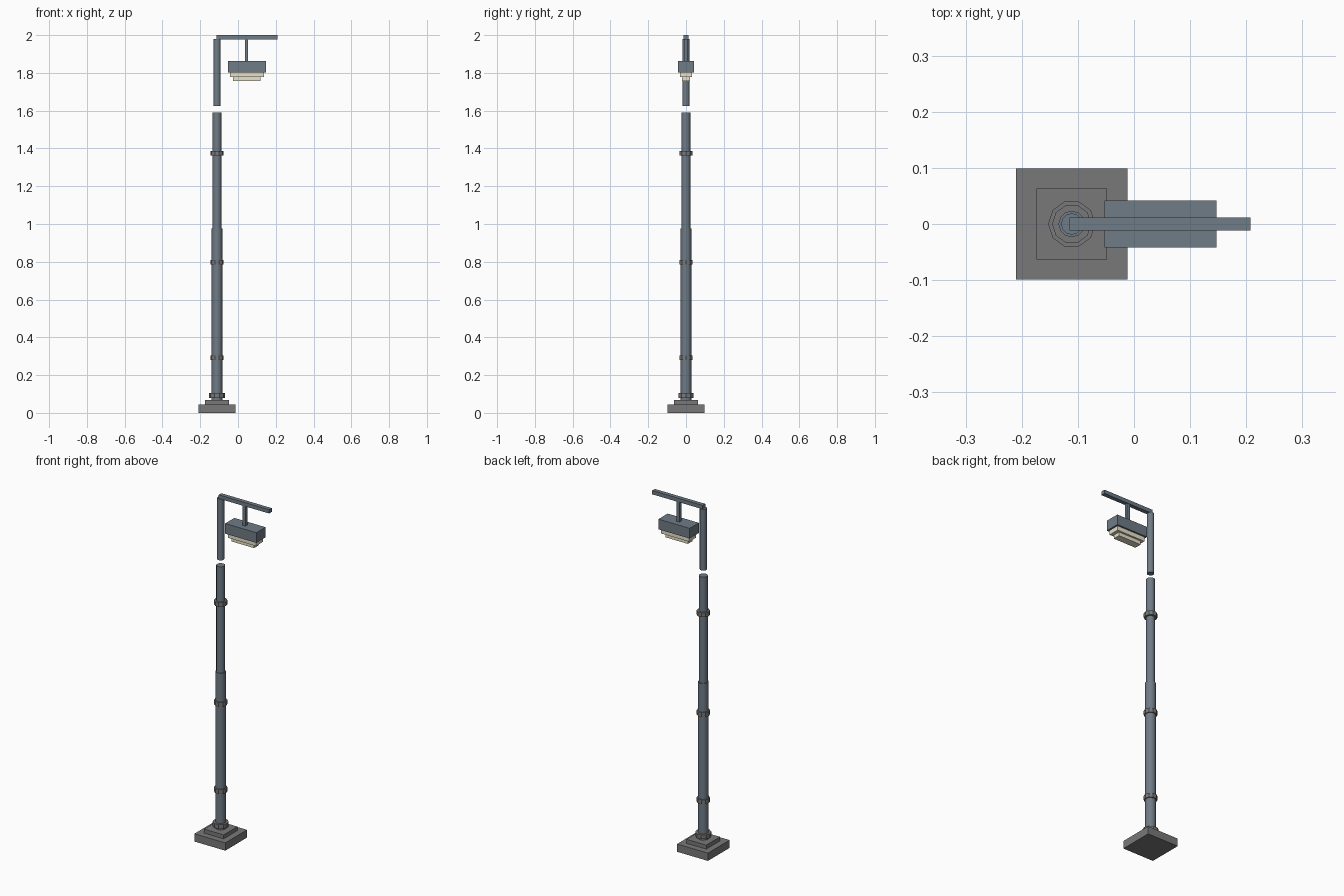
import bpy
import math

if "Cube" in bpy.data.objects:
    bpy.data.objects.remove(bpy.data.objects["Cube"])

PX = -0.111  # pole axis


def material(name, rgb):
    m = bpy.data.materials.new(name)
    m.diffuse_color = (*rgb, 1)
    m.use_nodes = True
    m.node_tree.nodes["Principled BSDF"].inputs["Base Color"].default_value = m.diffuse_color
    return m


STEEL = material("blue_grey_steel", (0.16, 0.2, 0.24))
STONE = material("dark_grey", (0.19, 0.19, 0.19))
GLASS = material("cream_glass", (0.8, 0.76, 0.6))


def box(name, x0, x1, half_y, z0, z1, mat):
    bpy.ops.mesh.primitive_cube_add(size=1, location=((x0 + x1) / 2, 0, (z0 + z1) / 2))
    o = bpy.context.object
    o.name = name
    o.scale = (x1 - x0, 2 * half_y, z1 - z0)
    bpy.ops.object.transform_apply(location=False, rotation=False, scale=True)
    o.data.materials.append(mat)


def tube(name, r, z0, z1, sides, mat, smooth=False):
    # first vertex turned onto the x axis
    bpy.ops.mesh.primitive_cylinder_add(vertices=sides, radius=r, depth=z1 - z0,
                                        location=(PX, 0, (z0 + z1) / 2),
                                        rotation=(0, 0, math.pi / 2))
    o = bpy.context.object
    o.name = name
    o.data.materials.append(mat)
    if smooth:
        bpy.ops.object.shade_smooth_by_angle(angle=math.radians(40))


# Stepped foot
box("base_plinth", PX - 0.099, PX + 0.099, 0.099, 0, 0.045, STONE)
box("base_step", PX - 0.063, PX + 0.063, 0.063, 0.045, 0.068, STONE)
tube("base_collar", 0.042, 0.08, 0.105, 10, STONE)

# Pole in three sections, with the open joint below the arm
tube("lower_pole", 0.028, 0.068, 0.975, 12, STEEL, True)
tube("middle_pole", 0.0235, 0.975, 1.59, 12, STEEL, True)
tube("upper_pole", 0.019, 1.625, 1.98, 12, STEEL, True)

# Bands round the pole
for i, z in enumerate((0.292, 0.797, 1.375)):
    tube(f"pole_band_{i + 1}", 0.035, z - 0.0125, z + 0.0125, 10, STONE)

# Arm and hanger
box("cross_arm", -0.115, 0.208, 0.012, 1.978, 2.0, STEEL)
box("lamp_hanger", 0.036, 0.054, 0.009, 1.86, 1.98, STEEL)

# Lamp
box("lamp_housing", -0.053, 0.147, 0.042, 1.803, 1.862, STEEL)
box("lamp_lens_upper", -0.043, 0.137, 0.032, 1.778, 1.803, GLASS)
box("lamp_lens_lower", -0.027, 0.118, 0.021, 1.757, 1.778, GLASS)
